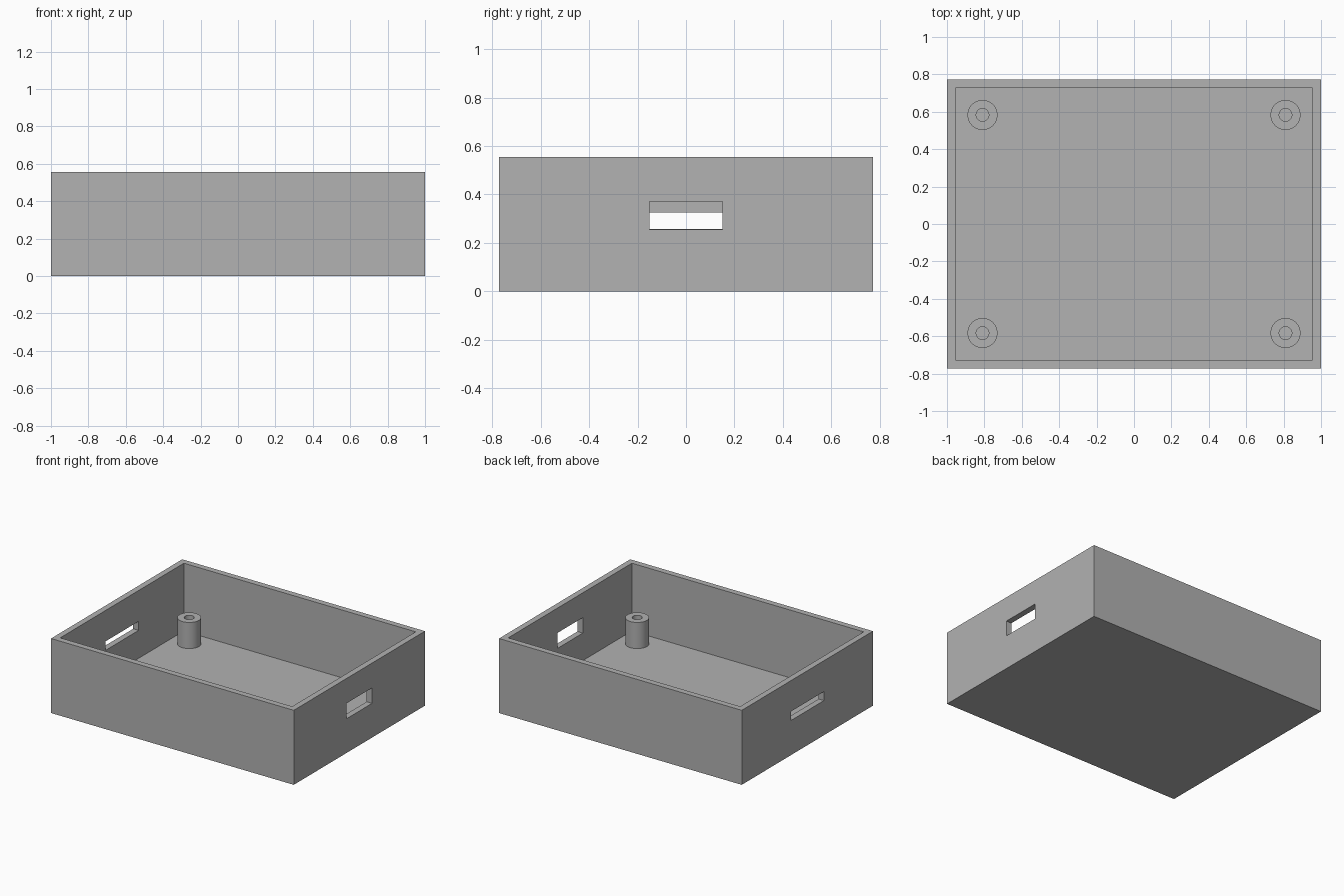
import bpy, bmesh, math
from mathutils import Matrix, Vector

default = bpy.data.objects.get("Cube")
if default:
    bpy.data.objects.remove(default, do_unlink=True)

LENGTH, WIDTH, HEIGHT = 2.0, 1.544, 0.555
WALL, FLOOR = 0.063, 0.05

grey = bpy.data.materials.new("plain grey")
grey.use_nodes = True
colour = (0.445, 0.445, 0.445, 1)
grey.diffuse_color = colour
grey.node_tree.nodes["Principled BSDF"].inputs["Base Color"].default_value = colour


def make_object(name, bm):
    bmesh.ops.recalc_face_normals(bm, faces=bm.faces)
    mesh = bpy.data.meshes.new(name)
    bm.to_mesh(mesh)
    bm.free()
    mesh.materials.append(grey)
    obj = bpy.data.objects.new(name, mesh)
    bpy.context.collection.objects.link(obj)
    return obj


def box(size, centre):
    bm = bmesh.new()
    matrix = Matrix.Translation(centre) @ Matrix.Diagonal((*size, 1))
    bmesh.ops.create_cube(bm, size=1, matrix=matrix)
    return bm


def select_only(obj):
    bpy.ops.object.select_all(action="DESELECT")
    obj.select_set(True)
    bpy.context.view_layer.objects.active = obj


# Open tray: a block whose top is inset and pushed down to the floor
bm = box((LENGTH, WIDTH, HEIGHT), (0, 0, HEIGHT / 2))
top = max(bm.faces, key=lambda f: f.calc_center_median().z)
bmesh.ops.inset_region(bm, faces=[top], thickness=WALL)
pocket = bmesh.ops.extrude_face_region(bm, geom=[top])["geom"]
if top.is_valid:
    bmesh.ops.delete(bm, geom=[top], context="FACES_ONLY")
pocket_verts = [g for g in pocket if isinstance(g, bmesh.types.BMVert)]
bmesh.ops.translate(bm, verts=pocket_verts, vec=(0, 0, FLOOR - HEIGHT))
tray = make_object("tray", bm)

# Cable slots through the two end walls: side, width, bottom, top
for side, width, low, high in ((1, 0.30, 0.255, 0.37), (-1, 0.39, 0.258, 0.325)):
    centre = (side * (LENGTH - WALL) / 2, 0, (low + high) / 2)
    cutter = make_object("slot_cutter", box((WALL * 3, width, high - low), centre))
    cutter.hide_render = True
    cut = tray.modifiers.new("slot", "BOOLEAN")
    cut.operation, cut.solver, cut.object = "DIFFERENCE", "EXACT", cutter
    select_only(tray)
    bpy.ops.object.modifier_apply(modifier=cut.name)
    bpy.data.objects.remove(cutter, do_unlink=True)


# Hollow screw posts standing in the corners
def screw_post(name, x, y, outer=0.08, inner=0.034, low=FLOOR, high=0.245):
    bm = bmesh.new()
    profile = [(outer, low), (outer, high), (inner, high), (inner, low)]
    verts = [bm.verts.new((r, 0, z)) for r, z in profile]
    edges = [bm.edges.new(pair) for pair in zip(verts, verts[1:] + verts[:1])]
    bmesh.ops.spin(bm, geom=verts + edges, cent=(0, 0, 0), axis=(0, 0, 1),
                   angle=math.tau, steps=48, use_merge=True)
    bmesh.ops.remove_doubles(bm, verts=bm.verts, dist=0.0001)
    post = make_object(name, bm)
    post.location = Vector((x, y, 0))
    select_only(post)
    bpy.ops.object.shade_smooth_by_angle(angle=math.radians(30))


for x_name, sx in (("left", 1), ("right", -1)):
    for y_name, sy in (("front", -1), ("back", 1)):
        screw_post(f"{y_name}_{x_name}_screw_post", sx * 0.81, sy * 0.583)
